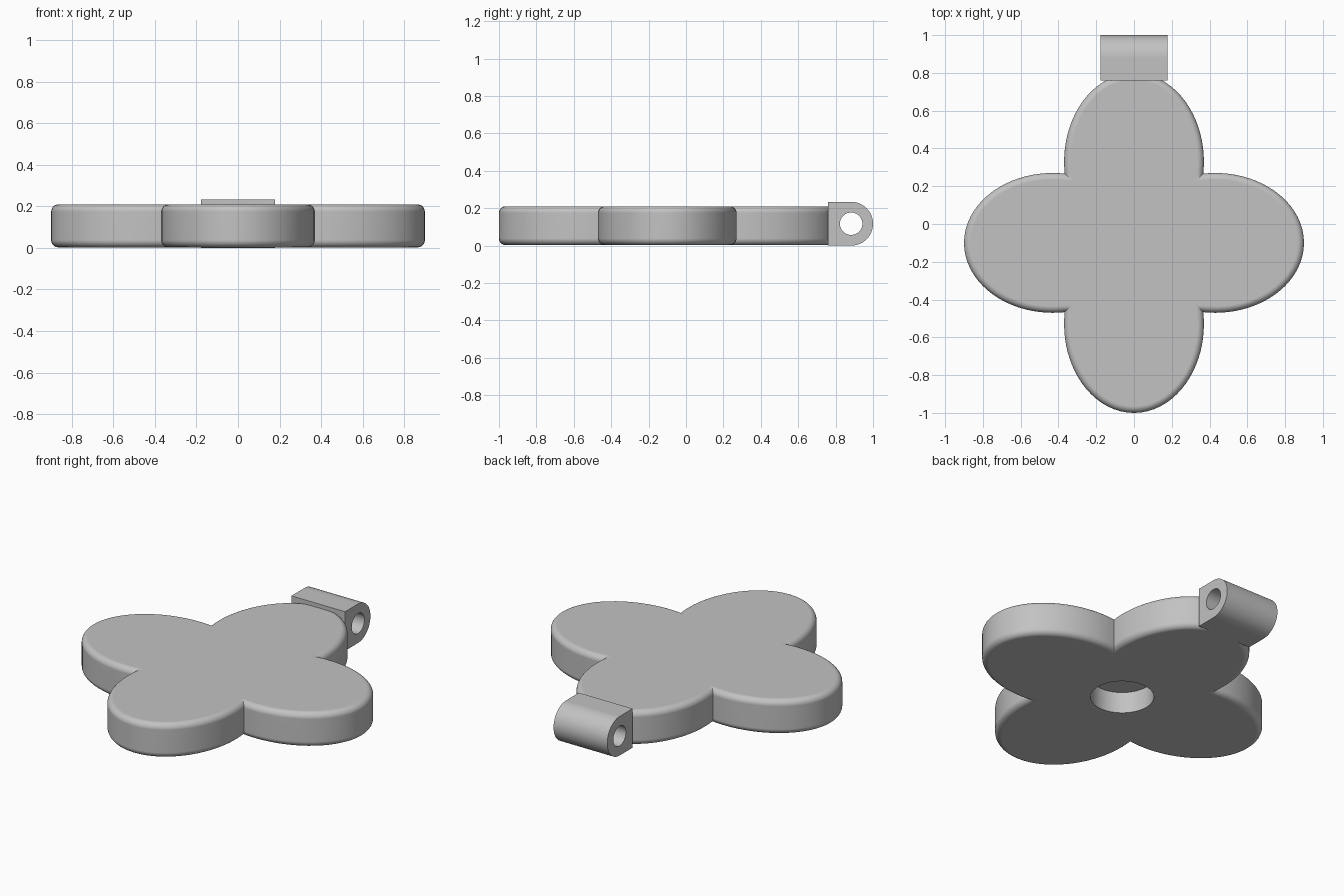
import bpy, bmesh
from math import sin, cos, pi, sqrt, atan2, radians

if "Cube" in bpy.data.objects:
    bpy.data.objects.remove(bpy.data.objects["Cube"], do_unlink=True)

grey = bpy.data.materials.new("light grey")
grey.use_nodes = True
colour = (0.54, 0.54, 0.54, 1)
grey.diffuse_color = colour
grey.node_tree.nodes["Principled BSDF"].inputs["Base Color"].default_value = colour


def loft(name, rings, cyclic=False):
    """Skin a list of equal-length rings; cap the ends or join last to first."""
    bm = bmesh.new()
    loops = [[bm.verts.new(p) for p in ring] for ring in rings]
    pairs = list(zip(loops, loops[1:]))
    if cyclic:
        pairs.append((loops[-1], loops[0]))
    else:
        bm.faces.new(loops[0])
        bm.faces.new(loops[-1])
    for a, b in pairs:
        n = len(a)
        for i in range(n):
            j = (i + 1) % n
            bm.faces.new((a[i], a[j], b[j], b[i]))
    bmesh.ops.recalc_face_normals(bm, faces=bm.faces)
    mesh = bpy.data.meshes.new(name)
    bm.to_mesh(mesh)
    bm.free()
    mesh.materials.append(grey)
    ob = bpy.data.objects.new(name, mesh)
    bpy.context.collection.objects.link(ob)
    bpy.ops.object.select_all(action="DESELECT")
    ob.select_set(True)
    bpy.context.view_layer.objects.active = ob
    bpy.ops.object.shade_smooth_by_angle(angle=radians(30))
    weighted = ob.modifiers.new("weighted normals", "WEIGHTED_NORMAL")
    weighted.keep_sharp = True
    return ob


# Body: four overlapping elliptical petals around a common centre
CENTRE_Y, OFFSET, LENGTH, WIDTH = -0.1, 0.43, 0.47, 0.37
BOTTOM, TOP, FILLET = 0.003, 0.21, 0.035
SEGMENTS = 160
angles = [2 * pi * i / SEGMENTS for i in range(SEGMENTS)]


def petal_radius(angle, inset):
    # distance from the centre to the edge of the nearest petal
    t = (angle + pi / 4) % (pi / 2) - pi / 4
    a, b = LENGTH - inset, WIDTH - inset
    qa = (cos(t) / a) ** 2 + (sin(t) / b) ** 2
    qb = OFFSET * cos(t) / a ** 2
    qc = (OFFSET / a) ** 2 - 1
    return (qb + sqrt(qb * qb - qa * qc)) / qa


def ring(radius, z):
    return [(radius(t) * cos(t), CENTRE_Y + radius(t) * sin(t), z) for t in angles]


def outline(inset, z):
    return ring(lambda t: petal_radius(t, inset), z)


STEPS = 8
quarter = [pi / 2 * i / STEPS for i in range(STEPS + 1)]
lower = [outline(FILLET * (1 - sin(t)), BOTTOM + FILLET * (1 - cos(t))) for t in quarter]
upper = [outline(FILLET * (1 - cos(t)), TOP - FILLET * (1 - sin(t))) for t in quarter]

# Round blind pocket in the underside
pocket = [ring(lambda t: 0.172, z) for z in (0.13, BOTTOM)]
loft("four_petal_body", pocket + lower + upper)

# Hanging lug: square toward the body, rounded at the back, bored sideways
R, BACK, HALF = 0.117, 0.123, 0.178
LUG_Y, BORE = 1 - R, 0.06
corner = atan2(R, -BACK)
lug_angles = sorted([2 * pi * i / 64 for i in range(64)] + [corner, 2 * pi - corner])


def lug_radius(t):
    if cos(t) >= -1e-6:
        return R
    return min(R / max(abs(sin(t)), 1e-6), BACK / abs(cos(t)))


def lug_ring(radius, x):
    return [(x, LUG_Y + radius(t) * cos(t), R + radius(t) * sin(t)) for t in lug_angles]


def bore(t):
    return BORE


loft("hanging_lug", [lug_ring(lug_radius, -HALF), lug_ring(lug_radius, HALF),
                     lug_ring(bore, HALF), lug_ring(bore, -HALF)], cyclic=True)
